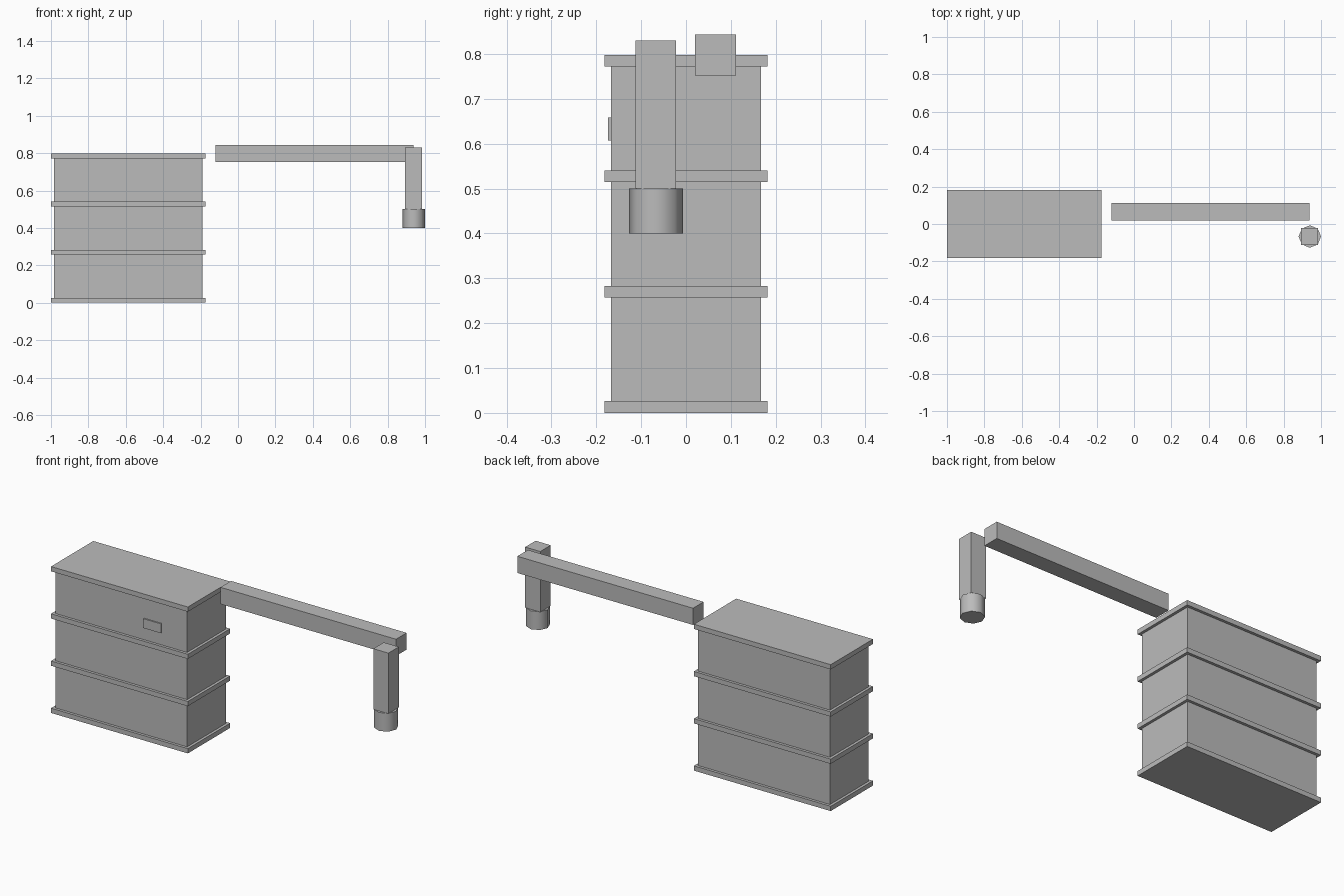
import bpy
import math

if "Cube" in bpy.data.objects:
    bpy.data.objects.remove(bpy.data.objects["Cube"])

grey = bpy.data.materials.new("plain_grey")
grey.diffuse_color = (0.5, 0.5, 0.5, 1.0)
grey.use_nodes = True
grey.node_tree.nodes["Principled BSDF"].inputs["Base Color"].default_value = grey.diffuse_color


def box(name, x, y, z):
    """Box from (min, max) ranges on each axis."""
    bpy.ops.mesh.primitive_cube_add(size=1, location=[(a + b) / 2 for a, b in (x, y, z)])
    ob = bpy.context.object
    ob.name = name
    ob.scale = [b - a for a, b in (x, y, z)]
    bpy.ops.object.transform_apply(location=False, rotation=False, scale=True)
    ob.data.materials.append(grey)
    return ob


# Cabinet: four wide slabs with three slightly narrower sections between them
SLAB, STEP = 0.026, 0.2573
for i in range(4):
    z = i * STEP
    box(f"cabinet_slab_{i + 1}", (-1.0, -0.175), (-0.182, 0.182), (z, z + SLAB))
    if i < 3:
        box(f"cabinet_section_{i + 1}", (-0.985, -0.19), (-0.167, 0.167), (z + SLAB, z + STEP))

# Small plate on the front of the top section
box("front_plate", (-0.45, -0.343), (-0.174, -0.166), (0.607, 0.658))

# Horizontal arm and hanging post
box("arm", (-0.12, 0.939), (0.02, 0.111), (0.752, 0.843))
box("post", (0.894, 0.985), (-0.112, -0.022), (0.5, 0.83))

# Eight-sided smooth nozzle under the post
bpy.ops.mesh.primitive_cylinder_add(vertices=8, radius=0.06, depth=0.1,
                                    location=(0.94, -0.067, 0.45))
nozzle = bpy.context.object
nozzle.name = "nozzle"
nozzle.data.materials.append(grey)
bpy.ops.object.shade_smooth_by_angle(angle=math.radians(60))
